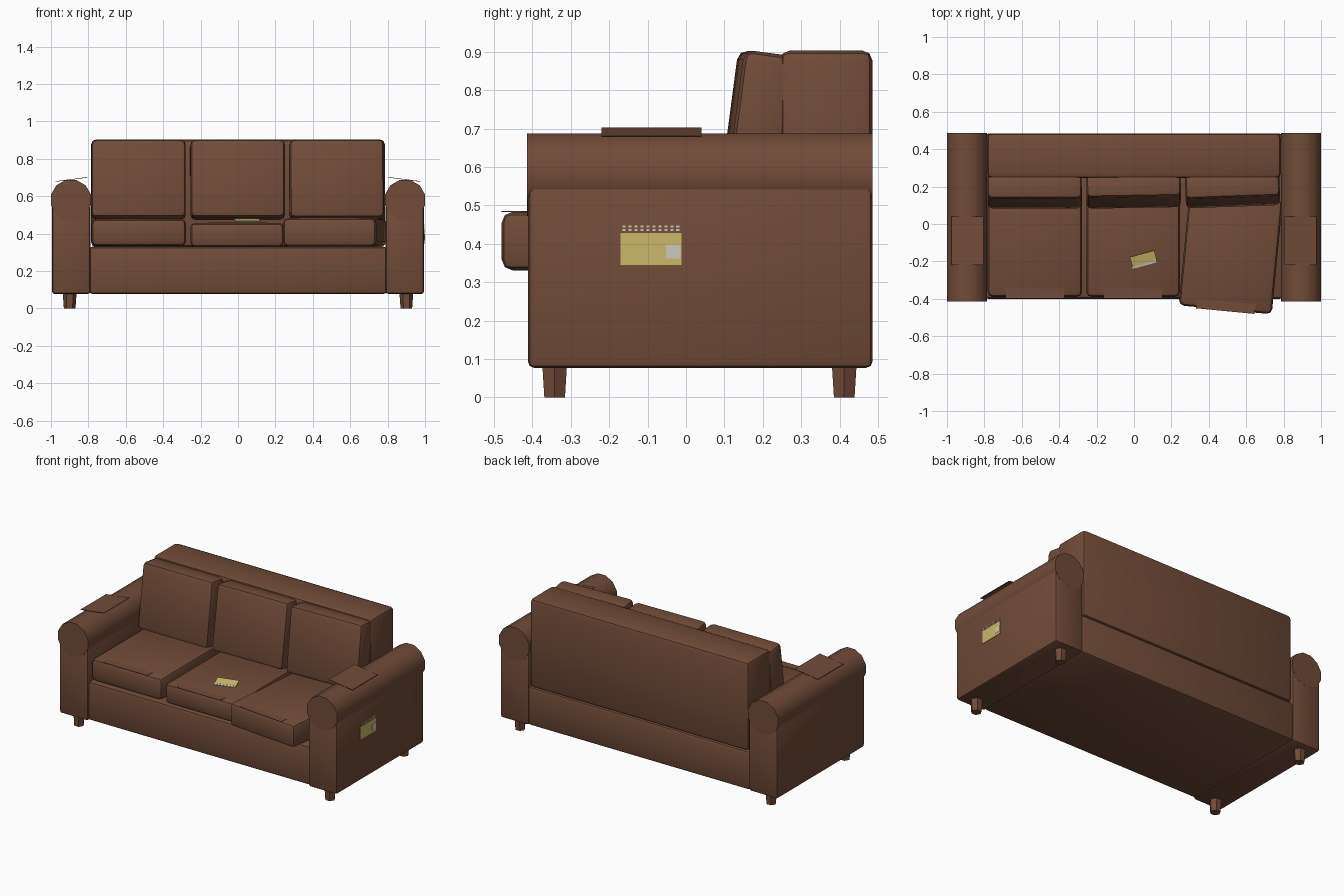
import bpy, bmesh, math
from mathutils import Matrix, Euler, Vector

if "Cube" in bpy.data.objects:
    bpy.data.objects.remove(bpy.data.objects["Cube"])


def material(name, rgb):
    m = bpy.data.materials.new(name)
    m.diffuse_color = (*rgb, 1)
    m.use_nodes = True
    m.node_tree.nodes["Principled BSDF"].inputs["Base Color"].default_value = m.diffuse_color
    return m


BROWN = material("brown leather", (0.165, 0.071, 0.040))
YELLOW = material("pale yellow", (0.60, 0.48, 0.14))
GREY = material("light grey", (0.62, 0.58, 0.50))


def finish(bm, name, mat, loc=(0, 0, 0), rot=(0, 0, 0)):
    """Turn a bmesh into a placed, smooth-by-angle object."""
    bmesh.ops.recalc_face_normals(bm, faces=bm.faces)
    me = bpy.data.meshes.new(name)
    bm.to_mesh(me)
    bm.free()
    me.materials.append(mat)
    o = bpy.data.objects.new(name, me)
    bpy.context.collection.objects.link(o)
    o.location = loc
    o.rotation_euler = [math.radians(a) for a in rot]
    bpy.ops.object.select_all(action='DESELECT')
    o.select_set(True)
    bpy.context.view_layer.objects.active = o
    bpy.ops.object.shade_smooth_by_angle(angle=math.radians(40))
    return o


def box(name, size, loc, rot=(0, 0, 0), bevel=0.0, seg=2, mat=BROWN):
    bm = bmesh.new()
    bmesh.ops.create_cube(bm, size=1, matrix=Matrix.Diagonal((*size, 1)))
    if bevel:
        bmesh.ops.bevel(bm, geom=bm.edges[:], offset=bevel, segments=seg,
                        profile=0.5, affect='EDGES')
    return finish(bm, name, mat, loc, rot)


def span(name, lo, hi, **kw):
    size = [b - a for a, b in zip(lo, hi)]
    return box(name, size, [(a + b) / 2 for a, b in zip(lo, hi)], **kw)


# base and backrest
span("base", (-0.80, -0.40, 0.078), (0.80, 0.483, 0.33), bevel=0.02)
span("backrest", (-0.785, 0.245, 0.328), (0.785, 0.485, 0.903), bevel=0.025)

for s, side in ((-1, "left"), (1, "right")):
    # arm body
    box(side + "_arm", (0.206, 0.897, 0.48), (s * 0.892, 0.037, 0.317), bevel=0.016)
    # twelve-sided arm roll
    bm = bmesh.new()
    bmesh.ops.create_cone(bm, cap_ends=True, segments=12, radius1=0.1108,
                          radius2=0.1108, depth=0.90,
                          matrix=Matrix.Rotation(math.pi / 2, 4, 'X') @
                          Matrix.Rotation(math.radians(15), 4, 'Z'))
    finish(bm, side + "_arm_roll", BROWN, (s * 0.893, 0.036, 0.58))
    # thin arm cover
    box(side + "_arm_cover", (0.17, 0.26, 0.003), (s * 0.89, -0.09, 0.69),
        rot=(0, s * 7.5, 0))
    # tapered six-sided legs
    for y, end in ((-0.342, "front"), (0.412, "back")):
        bm = bmesh.new()
        bmesh.ops.create_cone(bm, cap_ends=True, segments=6, radius1=0.031,
                              radius2=0.037, depth=0.084,
                              matrix=Matrix.Rotation(math.pi / 2, 4, 'Z'))
        finish(bm, f"{side}_{end}_leg", BROWN, (s * 0.90, y, 0.042))

# seat cushions with thin front patches: name, width, height, centre, turn
seats = (("left", 0.505, 0.145, (-0.53, -0.085, 0.406), 0),
         ("middle", 0.50, 0.130, (-0.005, -0.085, 0.393), 0),
         ("right", 0.50, 0.152, (0.517, -0.155, 0.407), -5.5))
for name, w, h, c, turn in seats:
    box(name + "_seat_cushion", (w, 0.61, h), c, rot=(0, 0, turn), bevel=0.028)
    off = Euler((0, 0, math.radians(turn))).to_matrix() @ Vector((0, -0.286, h / 2 + 0.001))
    box(name + "_seat_patch", (0.315, 0.052, 0.002), Vector(c) + off, rot=(0, 0, turn))

# leaning back cushions: name, x, y, tilt, turn
for name, x, y, tilt, turn in (("left", -0.532, 0.178, -8, 0),
                               ("middle", -0.002, 0.184, -9, 1),
                               ("right", 0.527, 0.186, -7.5, 2)):
    box(name + "_back_cushion", (0.505, 0.14, 0.42), (x, y, 0.688),
        rot=(tilt, 0, turn), bevel=0.026)

# side label on the right arm
span("side_label", (0.990, -0.17, 0.345), (0.998, -0.012, 0.428), mat=YELLOW)
span("side_label_square", (0.991, -0.052, 0.362), (0.9995, -0.014, 0.398), mat=GREY)
for i in range(10):
    y = -0.165 + i * 0.0155
    for z in (0.433, 0.443):
        span("side_label_dash", (0.990, y, z), (0.997, y + 0.008, z + 0.005), mat=GREY)

# loose card on the middle seat
box("seat_card", (0.135, 0.055, 0.003), (0.05, -0.185, 0.472),
    rot=(14, 0, 15), mat=YELLOW)
box("seat_card_edge", (0.132, 0.012, 0.003), (0.055, -0.217, 0.463),
    rot=(14, 0, 15), mat=GREY)
